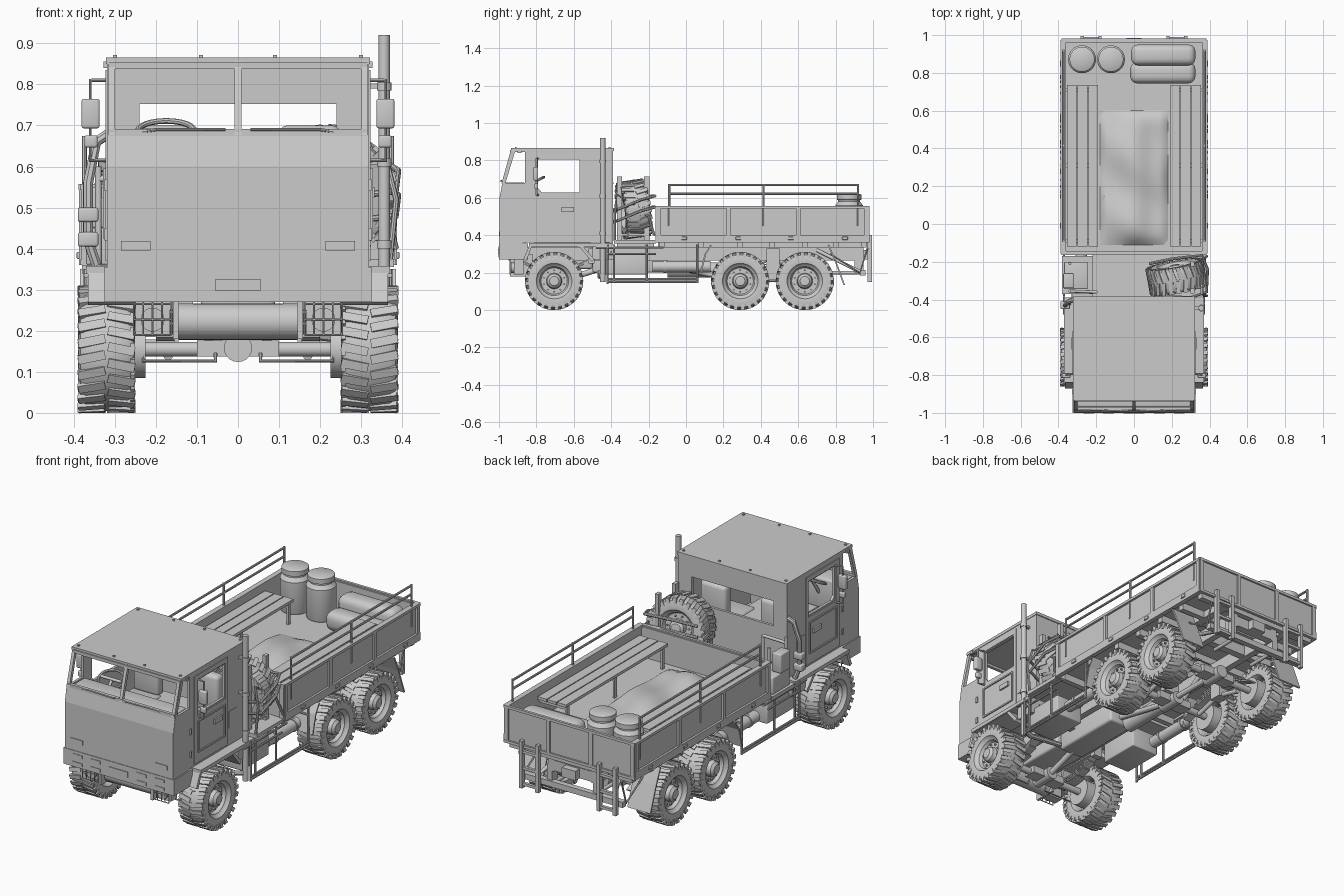
import bpy, bmesh, math
from math import radians, sin, cos, pi
from mathutils import Matrix, Vector

def emit(name, bm, mir=False, smooth=False):
    bmesh.ops.recalc_face_normals(bm, faces=bm.faces)
    me = bpy.data.meshes.new(name)
    bm.to_mesh(me); bm.free()
    if smooth:
        me.polygons.foreach_set("use_smooth", [True] * len(me.polygons))
        me.set_sharp_from_angle(angle=radians(35))
    ob = bpy.data.objects.new(name, me)
    bpy.context.collection.objects.link(ob)
    if mir:
        ob.modifiers.new("Mirror", 'MIRROR')
    return ob

def boxes(name, dims, mir=False, bevel=0):
    bm = bmesh.new()
    for x0, x1, y0, y1, z0, z1 in dims:
        M = Matrix.Translation(((x0+x1)/2, (y0+y1)/2, (z0+z1)/2)) @ Matrix.Diagonal((x1-x0, y1-y0, z1-z0, 1))
        bmesh.ops.create_cube(bm, size=1, matrix=M)
    if bevel:
        bmesh.ops.bevel(bm, geom=bm.edges[:], offset=bevel, segments=3, profile=0.5, affect='EDGES')
    return emit(name, bm, mir, bevel > 0)

def rods(name, segs, r, mir=False, n=12):
    bm = bmesh.new()
    for a, b in segs:
        a, b = Vector(a), Vector(b)
        M = Matrix.Translation((a+b)/2) @ (b-a).to_track_quat('Z', 'Y').to_matrix().to_4x4()
        if n == 4:
            M = M @ Matrix.Rotation(pi/4, 4, 'Z')
        bmesh.ops.create_cone(bm, cap_ends=True, segments=n, radius1=r, radius2=r, depth=(b-a).length, matrix=M)
    return emit(name, bm, mir, n > 4)

def from_curve(name, cu, M, mir):
    ob = bpy.data.objects.new(name, cu)
    bpy.context.collection.objects.link(ob)
    dg = bpy.context.evaluated_depsgraph_get()
    me = bpy.data.meshes.new_from_object(ob.evaluated_get(dg))
    bpy.data.objects.remove(ob)
    me.transform(M)
    bm = bmesh.new(); bm.from_mesh(me)
    bpy.data.meshes.remove(me)
    bmesh.ops.remove_doubles(bm, verts=bm.verts, dist=1e-5)
    return emit(name, bm, mir, True)

def add_spline(cu, pts, cyclic):
    s = cu.splines.new('POLY')
    s.points.add(len(pts)-1)
    for p, c in zip(s.points, pts):
        p.co = (*c, 1) if len(c) == 3 else (*c, 0, 1)
    s.use_cyclic_u = cyclic

def pipe(name, pts, r, mir=False, cyclic=False):
    cu = bpy.data.curves.new(name, 'CURVE')
    cu.dimensions = '3D'; cu.bevel_depth = r; cu.bevel_resolution = 2; cu.use_fill_caps = True
    add_spline(cu, pts, cyclic)
    return from_curve(name, cu, Matrix(), mir)

def plate(name, loops, axis, pos, thick, mir=False):
    # flat sheet with holes, outline given as (y,z) for axis x or (x,z) for axis y
    cu = bpy.data.curves.new(name, 'CURVE')
    cu.dimensions = '2D'; cu.fill_mode = 'BOTH'; cu.extrude = thick/2
    for l in loops:
        add_spline(cu, l, True)
    M = {'x': Matrix(((0, 0, 1, pos), (1, 0, 0, 0), (0, 1, 0, 0), (0, 0, 0, 1))),
         'y': Matrix(((1, 0, 0, 0), (0, 0, -1, pos), (0, 1, 0, 0), (0, 0, 0, 1)))}[axis]
    return from_curve(name, cu, M, mir)

def lathe(bm, prof, n):
    vs = [bm.verts.new((r, 0, h)) for r, h in prof]
    es = [bm.edges.new(p) for p in zip(vs, vs[1:])]
    bmesh.ops.spin(bm, geom=vs+es, cent=(0, 0, 0), axis=(0, 0, 1), angle=2*pi, steps=n, use_duplicate=False)
    bmesh.ops.remove_doubles(bm, verts=bm.verts, dist=1e-5)

def rect(a, b, c, d):
    return [(a, c), (b, c), (b, d), (a, d)]

# Wheels: lathed tyre, rim and hub with staggered lugs
bm = bmesh.new()
lathe(bm, [(0, .066), (.025, .064), (.038, .052), (.042, .03), (.07, .03), (.078, .048), (.086, .052), (.095, .066),
           (.122, .069), (.14, .064), (.149, .05), (.151, 0), (.149, -.05), (.14, -.064), (.122, -.069),
           (.095, -.066), (.084, -.05), (.078, -.02), (0, -.02)], 48)
for i in range(48):
    s = 1 if i % 2 else -1
    R = Matrix.Rotation(2*pi*i/48, 4, 'Z')
    bmesh.ops.create_cube(bm, size=1, matrix=R @ Matrix.Translation((.1495, 0, s*.036)) @ Matrix.Rotation(s*.2, 4, 'X') @ Matrix.Diagonal((.011, .022, .066, 1)))
    bmesh.ops.create_cube(bm, size=1, matrix=R @ Matrix.Translation((.138, s*-.006, s*.064)) @ Matrix.Diagonal((.028, .018, .011, 1)))
for i in range(10):
    a = 2*pi*i/10
    bmesh.ops.create_cone(bm, cap_ends=True, segments=6, radius1=.005, radius2=.005, depth=.012, matrix=Matrix.Translation((.057*cos(a), .057*sin(a), .034)))
spare = emit("spare_wheel", bm, False, True)
spare.matrix_world = Matrix.Translation((.225, -.28, .54)) @ Matrix.Rotation(radians(10), 4, 'Z') @ Matrix.Rotation(radians(-82), 4, 'X')
for y in (-.705, .29, .635):
    for s in (1, -1):
        w = bpy.data.objects.new("wheel", spare.data)
        bpy.context.collection.objects.link(w)
        w.matrix_world = Matrix.Translation((s*.32, y, .155)) @ Matrix.Rotation(s*pi/2, 4, 'Y')

# Cab shell
plate("cab_side", [[(-.995, .34), (-.995, .6), (-.982, .675), (-.93, .855), (-.39, .855), (-.39, .36), (-.85, .36)],
                   [(-.77, .628), (-.57, .628), (-.57, .805), (-.79, .805), (-.79, .65)],
                   [(-.965, .68), (-.86, .68), (-.86, .845), (-.915, .845)]], 'x', .312, .014, True)
plate("cab_rear_wall", [rect(-.312, .312, .33, .855), rect(-.24, .24, .62, .752)], 'y', -.397, .014)
boxes("cab_roof", [(-.322, .322, -.935, -.385, .85, .866)])
boxes("roof_bolts", [(x-.005, x+.005, y-.005, y+.005, .86, .872) for x in (.09, .3) for y in (-.91, -.41)], True)
bm = bmesh.new()
vs = [[bm.verts.new((x, y, z)) for y, z in [(-.997, .3), (-.997, .6), (-.982, .678), (-.96, .678), (-.975, .6), (-.975, .3)]] for x in (-.318, .318)]
for i in range(6):
    bm.faces.new((vs[0][i], vs[0][i-1], vs[1][i-1], vs[1][i]))
bm.faces.new(vs[0]); bm.faces.new(vs[1])
emit("cab_front_panel", bm)
rods("windscreen_frame", [((x, -.978, .675), (x, -.928, .855)) for x in (-.308, 0, .308)] +
     [((-.315, -.932, .846), (.315, -.932, .846)), ((-.315, -.976, .683), (.315, -.976, .683))], .012, n=4)
boxes("cab_floor", [(-.31, .31, -.98, -.4, .36, .375), (-.14, .14, -.95, -.45, .36, .5)])
boxes("bumper", [(-.325, .325, -1, -.845, .27, .355)])
boxes("bumper_lamps", [(x-.028, x+.028, -1.003, -.99, z-.008, z+.008) for x in (.135, .24) for z in (.29, .332)], True)
boxes("number_plate", [(-.055, .055, -1.004, -.99, .297, .326)])
boxes("front_indicator", [(.213, .285, -1.001, -.98, .395, .419)], True)
pipe("wiper", [(.03, -.99, .69), (.2, -.985, .69), (.24, -.98, .683)], .004, True)

# Doors and side fittings
plate("door", [rect(-.825, -.545, .37, .835), rect(-.795, -.565, .62, .81)], 'x', .32, .006, True)
plate("door_panel_frame", [rect(-.8, -.57, .425, .595), rect(-.792, -.578, .433, .587)], 'x', .325, .008, True)
boxes("door_handle", [(.32, .332, -.665, -.6, .525, .55), (.318, .325, -.86, -.848, .42, .45), (.318, .325, -.86, -.848, .54, .57),
                      (.316, .322, -.535, -.47, .45, .54)], True)
pipe("mirror_arm", [(.315, -.79, .81), (.36, -.8, .81), (.36, -.8, .615), (.315, -.79, .615)], .005, True)
boxes("mirror", [(.337, .381, -.815, -.79, .693, .765), (.342, .374, -.81, -.79, .646, .676)], True, .006)
boxes("roof_side_lamp", [(.315, .328, -.9, -.88, .84, .856)], True)

# Cab interior
boxes("dashboard", [(-.3, .3, -.97, -.86, .52, .682)], False, .01)
boxes("seat", [(.09, .26, -.72, -.5, .45, .51), (.1, .25, -.53, -.47, .5, .7)], True, .02)
pipe("steering_wheel", [(-.175 + .07*cos(t*pi/12), -.81 + .05*sin(t*pi/12), .685 + .026*sin(t*pi/12)) for t in range(24)], .007, cyclic=True)
rods("steering_column", [((-.175, -.88, .58), (-.175, -.81, .68)), ((-.235, -.81, .685), (-.115, -.81, .685))], .008)

# Front fenders, headlamps and winch drum
def sheet(name, pts, x0, x1, t):
    bm = bmesh.new()
    rows = [[bm.verts.new((x, y, z)) for x in (x0, x1)] for y, z in pts]
    for a, b in zip(rows, rows[1:]):
        bm.faces.new((a[0], a[1], b[1], b[0]))
    ob = emit(name, bm, True)
    ob.modifiers.new("Solid", 'SOLIDIFY').thickness = t
sheet("front_fender", [(-.87, .27), (-.835, .352), (-.56, .352), (-.49, .27)], .23, .365, .018)
boxes("fender_sill", [(.31, .37, -.84, -.39, .338, .358), (.3, .35, -.5, -.39, .27, .35)], True)
rods("winch_drum", [((-.145, -.87, .222), (.145, -.87, .222))], .044, n=32)
boxes("winch_bracket", [(.145, .158, -.94, -.82, .18, .3)], True)
boxes("headlamp_box", [(.165, .25, -.92, -.87, .19, .27)], True)
rods("headlamp", [((.208, -.935, .227), (.208, -.88, .227))], .029, True, 24)
rods("headlamp_guard", [((.162, -.94, z), (.254, -.94, z)) for z in (.19, .227, .265)] +
     [((x, -.94, .19), (x, -.94, .275)) for x in (.162, .185, .208, .231, .254)], .0025, True, 6)

# Chassis, axles and drivetrain
boxes("chassis_rail", [(.11, .145, -.95, .95, .265, .335)], True)
boxes("chassis_crossmembers", [(-.12, .12, y-.02, y+.02, .27, .325) for y in (-.93, -.4, -.1, .2, .46, .72, .93)])
rods("axles", [((-.3, y, .155), (.3, y, .155)) for y in (-.705, .29, .635)], .018, n=16)
boxes("axle_housing", [(-.1, .1, y-.035, y+.035, .137, .176) for y in (-.705, .29, .635)])
rods("differential", [((0, y-.06, .158), (0, y+.06, .158)) for y in (-.705, .29, .635)], .034, n=20)
rods("brake_drums", [((.225, y, .155), (.3, y, .155)) for y in (-.705, .29, .635)], .07, True, 24)
rods("drive_shaft", [((0, -.65, .16), (0, -.4, .24)), ((0, -.1, .24), (0, .25, .165)), ((0, .34, .165), (0, .6, .165))], .015)
pipe("tie_rod", [(.23, -.77, .14), (.23, -.77, .126), (.055, -.77, .126), (.055, -.76, .145)], .005, True)
boxes("engine_and_gearbox", [(-.09, .09, -.82, -.5, .22, .36), (-.07, .07, -.5, -.1, .2, .31)], False, .012)
def leaf(y0, half, sign):
    for k in range(4):
        h = half*(1 - .2*k)
        pts = [(y0 + h*t/4, .215 + sign*(.06*(t/4*h/half)**2 - .011*k)) for t in range(-4, 5)]
        sheet("leaf_spring", pts, .155, .2, .007)
leaf(-.705, .2, 1)
leaf(.4625, .26, -1)
boxes("spring_hanger", [(.145, .2, .43, .5, .16, .33), (.15, .2, -.92, -.89, .25, .33), (.15, .2, -.52, -.49, .25, .33)], True)
rods("torque_rods", [((.07, .46, .29), (.07, y, .18)) for y in (.29, .635)] + [((.17, .46, .18), (.17, y, .14)) for y in (.31, .615)], .012, True)

# Midships tanks, boxes and side guards
boxes("tool_locker", [(.17, .33, -.44, -.21, .19, .3)], True, .006)
rods("air_tank", [((.28, -.18, .232), (.28, .13, .232))], .03, True, 24)
rods("tank_bands", [((.28, y, .232), (.28, y+.015, .232)) for y in (-.12, .05)], .034, True, 24)
rods("long_silencer", [((-.05, -.1, .215), (-.05, .18, .215))], .04, n=24)
rods("side_guard", [((.37, -.42, .15), (.37, .06, .15)), ((.37, -.42, .165), (.37, .06, .165)), ((.37, -.42, .14), (.37, -.42, .35)),
     ((.37, -.385, .15), (.37, -.385, .35)), ((.37, .06, .145), (.37, .06, .35)), ((.37, -.21, .15), (.37, -.21, .35)),
     ((.37, -.48, .335), (.37, -.12, .335)), ((.37, -.42, .3), (.37, -.16, .3)), ((.14, -.4, .31), (.37, -.4, .31)), ((.14, .06, .31), (.37, .06, .31))], .006, True, 8)

# Exhaust stack
rods("exhaust_stack", [((.356, -.445, .15), (.356, -.445, .92))], .014, n=20)
rods("exhaust_clamps", [((.356, -.445, z), (.356, -.445, z+.02)) for z in (.4, .6, .785)], .018, n=20)
boxes("exhaust_brackets", [(.31, .35, -.452, -.438, z, z+.012) for z in (.605, .79)])
pipe("exhaust_pipe", [(.356, -.445, .19), (.3, -.46, .18), (.1, -.46, .2)], .014)

# Spare wheel deck, rack, straps and left side gear
boxes("rear_deck", [(-.22, .38, -.385, -.16, .355, .375), (-.38, -.22, -.37, -.17, .34, .36)])
boxes("rack_posts", [(.3, .32, y-.014, y+.014, .37, .715) for y in (-.355, -.21)] +
      [(.1, .12, -.37, -.345, .37, .6), (.3, .32, -.36, -.2, .395, .41)])
for k in (0, 1):
    z = .53 + k*.06
    pipe("spare_strap", [(.1, -.38, z-.05), (.3, -.39, z-.06), (.385, -.36, z-.05), (.39, -.24, z), (.36, -.165, z+.02), (.2, -.185, z+.02), (.08, -.21, z+.01)], .008)
pipe("grab_hoop", [(.37, -.38, .37), (.385, -.38, .52), (.36, -.37, .62), (.36, -.2, .5), (.385, -.17, .4)], .007)
boxes("left_gear_box", [(-.37, -.245, -.345, -.2, .36, .45), (-.375, -.32, -.34, -.26, .45, .55)], False, .006)
pipe("air_intake", [(-.345, -.42, .36), (-.365, -.43, .42), (-.365, -.43, .56), (-.345, -.41, .66), (-.315, -.4, .68)], .013)
boxes("air_filter_clamps", [(-.39, -.34, -.45, -.41, z, z+.035) for z in (.405, .465)], False, .006)
rods("left_rack", [((-.34, -.355, .36), (-.34, -.355, .6)), ((-.34, -.21, .36), (-.34, -.21, .6)), ((-.2, -.36, .37), (-.2, -.36, .57)), ((-.34, -.355, .57), (-.2, -.36, .57))], .008)

# Cargo bed
boxes("bed_floor", [(-.38, .38, -.15, .97, .372, .39)])
boxes("bed_underframe", [(-.36, .36, y-.015, y+.015, .335, .372) for y in (-.13, .08, .29, .46, .635, .8, .95)] +
      [(s-.02, s+.02, -.15, .97, .335, .372) for s in (-.2, .2)])
boxes("bed_side", [(.362, .376, -.15, .97, .36, .55)], True)
posts = [(.37, .387, y-.011, y+.011, .36, .55) for y in (-.145, .227, .6, .962)]
boxes("bed_side_frame", posts + [(.36, .388, -.156, .975, .543, .557), (.37, .387, -.156, .975, .36, .402)], True)
boxes("bed_latches", [(.38, .393, y-.015, y+.015, .375, .392) for y in (-.01, .28, .56, .85)], True, .003)
for y, o in ((-.15, -.008), (.966, .008)):
    boxes("bed_end_panel", [(-.37, .37, y-.006, y+.006, .36, .55)])
    boxes("bed_end_frame", [(x-.011, x+.011, y+o-.006, y+o+.006, .36, .55) for x in (-.37, -.125, .125, .37)] +
          [(-.385, .385, y+o-.007, y+o+.007, z, z+.014) for z in (.36, .543)])
rods("bed_handrail", [((.374, -.09, z), (.374, .92, z)) for z in (.622, .668)] + [((.374, y, .45), (.374, y, .674)) for y in (-.09, .415, .92)], .006, True, 8)

# Benches and cargo
boxes("bench", [(x, x+.052, -.12, .735, .5, .515) for x in (.19, .247, .304)] +
      [(.195, .205, y, y+.02, .39, .5) for y in (-.1, .3, .7)] + [(.2, .36, y, y+.02, .48, .5) for y in (-.1, .3, .7)], True)
bm = bmesh.new()
bmesh.ops.create_grid(bm, x_segments=16, y_segments=28, size=.5)
for v in bm.verts:
    u, w = v.co.x*2, v.co.y*2
    e = max(0, (1-u**6)*(1-w**8))
    v.co = (u*.18, .245 + w*.355, .39 + e*(.04 + .012*cos(u*5) + .012*sin(w*6+u*2)))
emit("cargo_cover", bm, False, True)
for x in (-.275, -.122):
    bm = bmesh.new()
    lathe(bm, [(0, 0), (.07, 0), (.074, .01), (.074, .17), (.058, .19), (.058, .198), (.066, .2), (.066, .226), (.06, .23), (0, .23)], 32)
    emit("barrel", bm, False, True).location = (x, .872, .39)
boxes("bedroll", [(-.02, .325, .745, .855, .39, .49), (-.015, .325, .84, .95, .39, .54)], False, .035)

# Mud flaps, ladders and rear bumper
sheet("rear_mudflap", [(.765, .35), (.8, .27), (.85, .135)], .25, .385, .008)
sheet("bogie_front_flap", [(.13, .35), (.1, .3), (.075, .2)], .25, .385, .008)
pipe("flap_stay", [(.3, .77, .3), (.3, .93, .2), (.3, .97, .33)], .005, True)
boxes("ladder", [(x-.009, x+.009, .97, .994, .15, .4) for x in (.18, .275)] + [(.18, .275, .974, .99, z, z+.014) for z in (.165, .25, .335)], True)
boxes("rear_bumper", [(-.3, .3, .93, .96, .185, .215), (-.15, -.12, .9, .95, .2, .3), (.12, .15, .9, .95, .2, .3), (-.04, .04, .94, .985, .27, .32)])
rods("rear_braces", [((.14, .7, .32), (.23, .94, .2)), ((.12, .78, .2), (.12, .95, .2))], .01, True)
